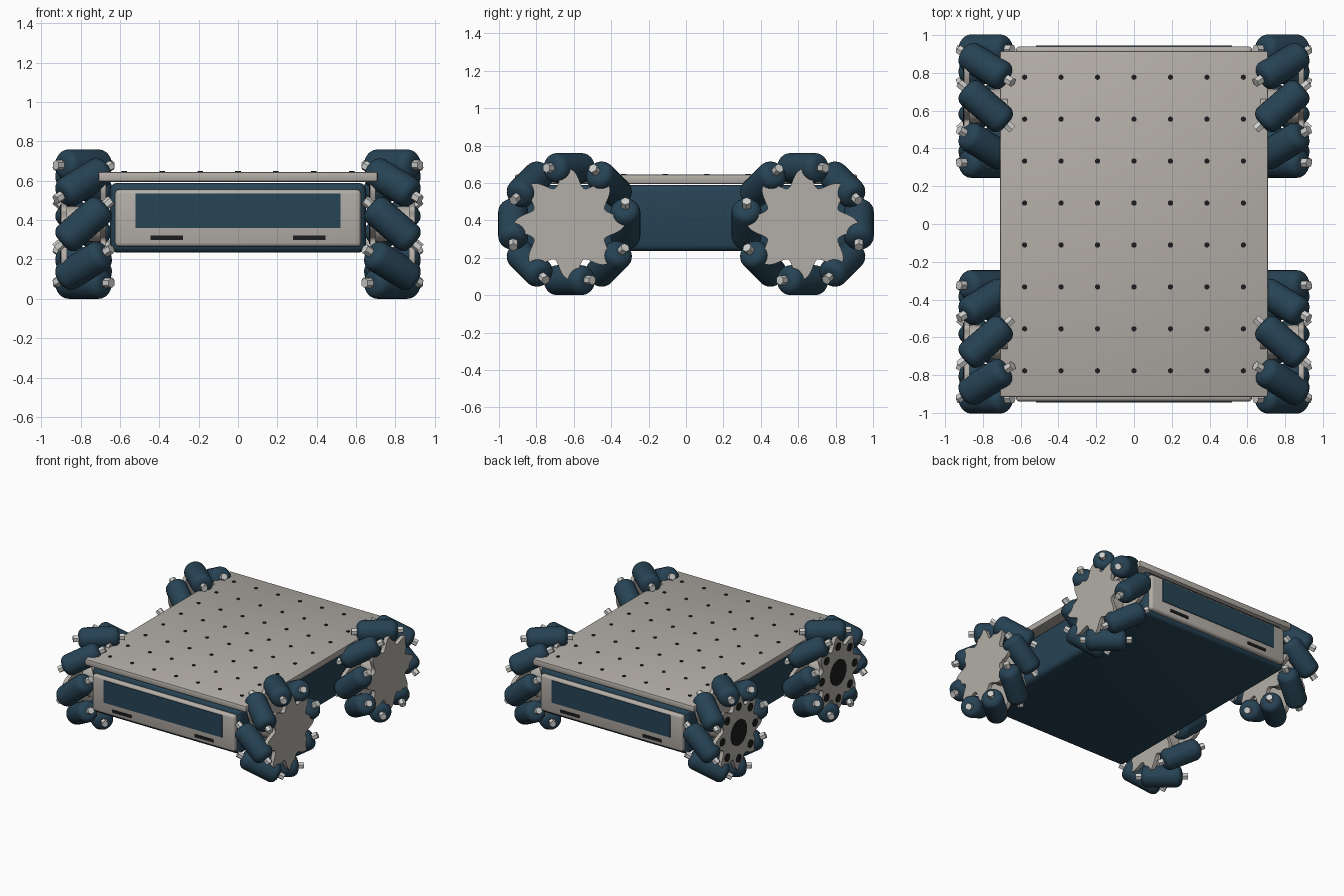
import bpy, bmesh, math
from mathutils import Vector, Matrix

cube = bpy.data.objects.get("Cube")
if cube:
    bpy.data.objects.remove(cube, do_unlink=True)


def material(name, rgb):
    m = bpy.data.materials.new(name)
    m.use_nodes = True
    m.diffuse_color = (*rgb, 1)
    m.node_tree.nodes["Principled BSDF"].inputs["Base Color"].default_value = (*rgb, 1)
    return m


GREY = material("warm_grey", (0.45, 0.42, 0.385))
NAVY = material("dark_navy", (0.02, 0.056, 0.09))
STEEL = material("light_steel", (0.62, 0.62, 0.61))
BLACK = material("near_black", (0.012, 0.012, 0.013))


def to_mesh(name, bm, mat):
    bmesh.ops.recalc_face_normals(bm, faces=bm.faces)
    me = bpy.data.meshes.new(name)
    bm.to_mesh(me)
    bm.free()
    me.materials.append(mat)
    me.shade_smooth()
    me.set_sharp_from_angle(angle=math.radians(35))
    return me


def place(name, me, matrix=Matrix()):
    ob = bpy.data.objects.new(name, me)
    bpy.context.scene.collection.objects.link(ob)
    ob.matrix_world = matrix
    return ob


def box(name, size, centre, mat, bevel=0.0, segments=3):
    bm = bmesh.new()
    bmesh.ops.create_cube(bm, size=1)
    bmesh.ops.scale(bm, vec=size, verts=bm.verts)
    if bevel:
        bmesh.ops.bevel(bm, geom=bm.edges[:], offset=bevel, segments=segments,
                        profile=0.5, affect='EDGES')
    return place(name, to_mesh(name, bm, mat), Matrix.Translation(centre))


def cylinder(bm, radius, depth, sides, matrix=Matrix()):
    return bmesh.ops.create_cone(bm, cap_ends=True, segments=sides, radius1=radius,
                                 radius2=radius, depth=depth, matrix=matrix)["verts"]


ALONG_X = Matrix.Rotation(math.pi / 2, 4, 'Y')

# Chassis
box("chassis_body", (1.3, 1.82, 0.355), (0, 0, 0.4125), NAVY, 0.035)
box("top_plate", (1.42, 1.83, 0.05), (0, 0, 0.62), GREY, 0.01, 2)

# End panels with screen and slots, front and back
for side, end in ((-1, "front"), (1, "back")):
    box(end + "_panel", (1.25, 0.08, 0.29), (0, side * 0.9, 0.41), GREY, 0.02)
    box(end + "_screen", (1.04, 0.008, 0.175), (0, side * 0.941, 0.447), NAVY)
    for sx in (-1, 1):
        box(end + "_slot", (0.165, 0.008, 0.022), (sx * 0.362, side * 0.942, 0.311), BLACK)

# Grid of mounting holes on the plate
bm = bmesh.new()
for i in range(7):
    for j in range(8):
        cylinder(bm, 0.014, 0.008, 12,
                 Matrix.Translation(((i - 3) * 0.193, (j - 3.5) * 0.222, 0.645)))
place("plate_holes", to_mesh("plate_holes", bm, BLACK))

# Roller: cylinder with rounded rims
bm = bmesh.new()
cylinder(bm, 0.08, 0.295, 28)
rims = [e for e in bm.edges if abs(e.verts[0].co.z - e.verts[1].co.z) < 0.001]
bmesh.ops.bevel(bm, geom=rims, offset=0.048, segments=6, profile=0.5, affect='EDGES')
roller_mesh = to_mesh("roller", bm, NAVY)

# Roller pin: hexagonal bolt ends
bm = bmesh.new()
cylinder(bm, 0.026, 0.375, 6)
pin_mesh = to_mesh("roller_pin", bm, STEEL)

# Hub plate: eight rounded lobes, extruded along x
bm = bmesh.new()
ring = []
for k in range(128):
    a = math.tau * k / 128
    r = 0.25 + 0.045 * math.cos(8 * a)
    ring.append(bm.verts.new((-0.015, r * math.cos(a), r * math.sin(a))))
face = bm.faces.new(ring)
ext = bmesh.ops.extrude_face_region(bm, geom=[face])["geom"]
bmesh.ops.translate(bm, vec=(0.03, 0, 0), verts=[g for g in ext if isinstance(g, bmesh.types.BMVert)])
star_mesh = to_mesh("hub_plate", bm, GREY)

# Hub core and dark openings on the hub face
bm = bmesh.new()
cylinder(bm, 0.09, 0.24, 32, ALONG_X @ Matrix.Translation((0, 0, 0)))
core_mesh = to_mesh("hub_core", bm, GREY)
bm = bmesh.new()
cylinder(bm, 0.1, 0.006, 32, ALONG_X)
for k in range(8):
    spin = Matrix.Rotation(math.tau * k / 8, 4, 'X')
    cylinder(bm, 0.032, 0.006, 16, spin @ Matrix.Translation((0, 0, 0.205)) @ ALONG_X)
opening_mesh = to_mesh("hub_openings", bm, BLACK)

# Four wheels with slanted rollers
SLANT = math.radians(41)
for sx, lr in ((-1, "right"), (1, "left")):
    for sy, fb in ((-1, "front"), (1, "back")):
        tag = fb + "_" + lr
        centre = Vector((sx * 0.785, sy * 0.624, 0.38))
        at = Matrix.Translation(centre)
        for off in (-0.1, 0.1):
            place(tag + "_hub_plate", star_mesh, at @ Matrix.Translation((off, 0, 0)))
        place(tag + "_hub_core", core_mesh, at @ Matrix.Diagonal((0.9, 1, 1, 1)))
        place(tag + "_hub_openings", opening_mesh, at @ Matrix.Translation((-0.117, 0, 0)))
        for k in range(8):
            a = math.tau * k / 8
            radial = Vector((0, math.cos(a), math.sin(a)))
            tangent = Vector((0, math.sin(a), -math.cos(a)))
            axis = Vector((math.cos(SLANT), 0, 0)) + tangent * math.sin(SLANT) * sx * sy
            turn = axis.to_track_quat('Z', 'Y').to_matrix().to_4x4()
            pose = Matrix.Translation(centre + radial * 0.3) @ turn
            place(tag + "_roller", roller_mesh, pose)
            place(tag + "_roller_pin", pin_mesh, pose)
